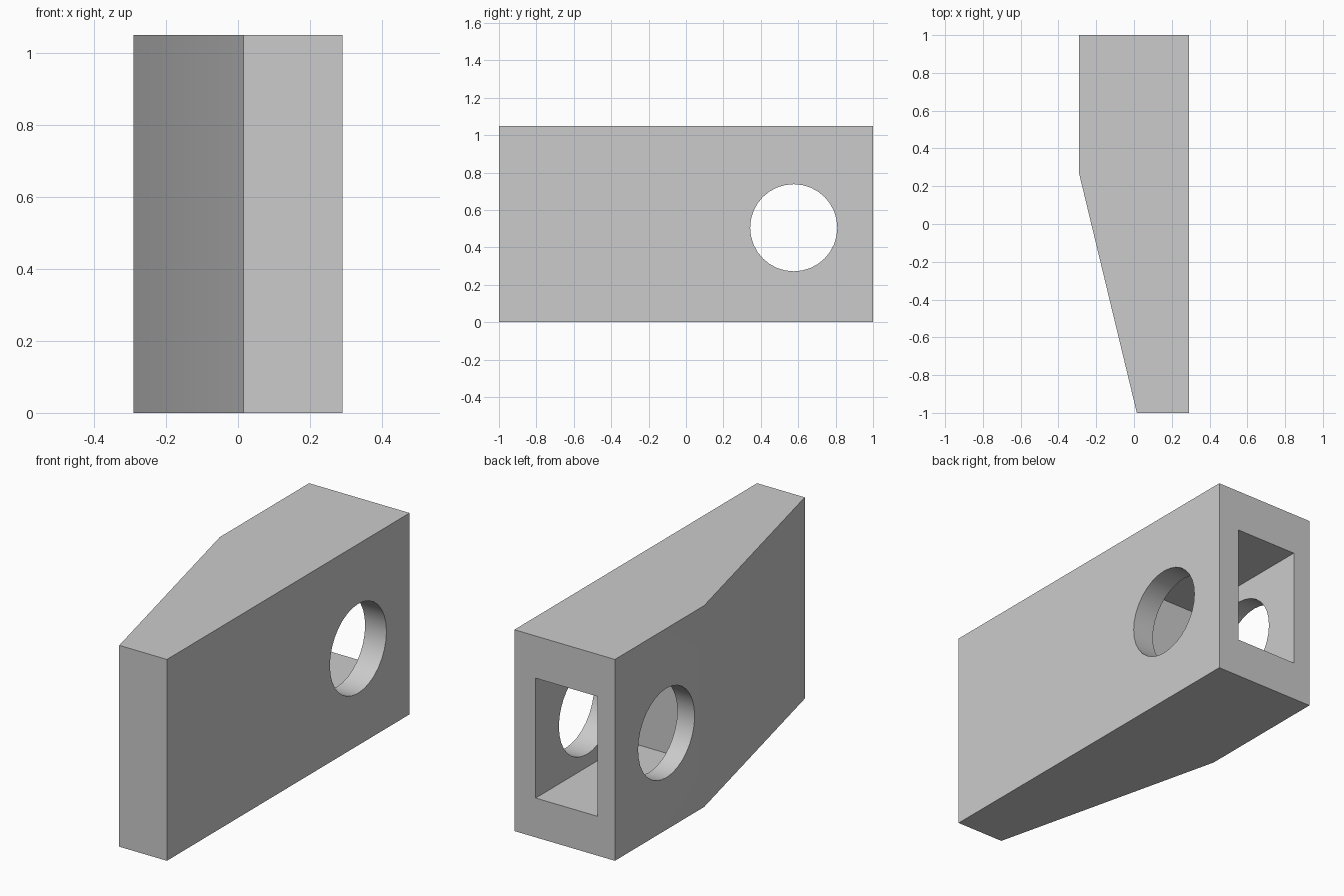
import bpy
import bmesh
import math

cube = bpy.data.objects.get("Cube")
if cube:
    bpy.data.objects.remove(cube, do_unlink=True)

grey = bpy.data.materials.new("plain_grey")
grey.use_nodes = True
colour = (0.6, 0.6, 0.6, 1)
grey.diffuse_color = colour
grey.node_tree.nodes["Principled BSDF"].inputs["Base Color"].default_value = colour


def prism(name, outline, bottom, top):
    """Extrude a plan outline (x, y) from bottom to top."""
    bm = bmesh.new()
    face = bm.faces.new([bm.verts.new((x, y, bottom)) for x, y in outline])
    grown = bmesh.ops.extrude_face_region(bm, geom=[face])["geom"]
    verts = [v for v in grown if isinstance(v, bmesh.types.BMVert)]
    bmesh.ops.translate(bm, verts=verts, vec=(0, 0, top - bottom))
    bmesh.ops.recalc_face_normals(bm, faces=bm.faces)
    mesh = bpy.data.meshes.new(name)
    bm.to_mesh(mesh)
    bm.free()
    mesh.materials.append(grey)
    obj = bpy.data.objects.new(name, mesh)
    bpy.context.collection.objects.link(obj)
    return obj


def cut(target, cutter):
    """Subtract a cutter and then remove it."""
    cutter.hide_render = True
    mod = target.modifiers.new("cut", 'BOOLEAN')
    mod.operation = 'DIFFERENCE'
    mod.solver = 'EXACT'
    mod.object = cutter
    bpy.ops.object.select_all(action='DESELECT')
    target.select_set(True)
    bpy.context.view_layer.objects.active = target
    bpy.ops.object.modifier_apply(modifier=mod.name)
    bpy.data.objects.remove(cutter, do_unlink=True)


# Block that tapers towards the front on one side
height = 1.05
body = prism("tapered_block",
             [(0.29, -1), (0.29, 1), (-0.29, 1), (-0.29, 0.265), (0.015, -1)],
             0, height)

# Rectangular pocket, open at the back
pocket = prism("pocket_cutter",
               [(-0.19, 0.235), (0.167, 0.235), (0.167, 1.2), (-0.19, 1.2)],
               0.205, 0.83)
cut(body, pocket)

# Round hole right through both side walls
bpy.ops.mesh.primitive_cylinder_add(vertices=32, radius=0.233, depth=1,
                                    location=(0, 0.576, 0.505),
                                    rotation=(0, math.pi / 2, 0))
hole = bpy.context.object
hole.name = "hole_cutter"
hole.data.materials.append(grey)
cut(body, hole)

bpy.ops.object.shade_smooth_by_angle(angle=math.radians(30))
